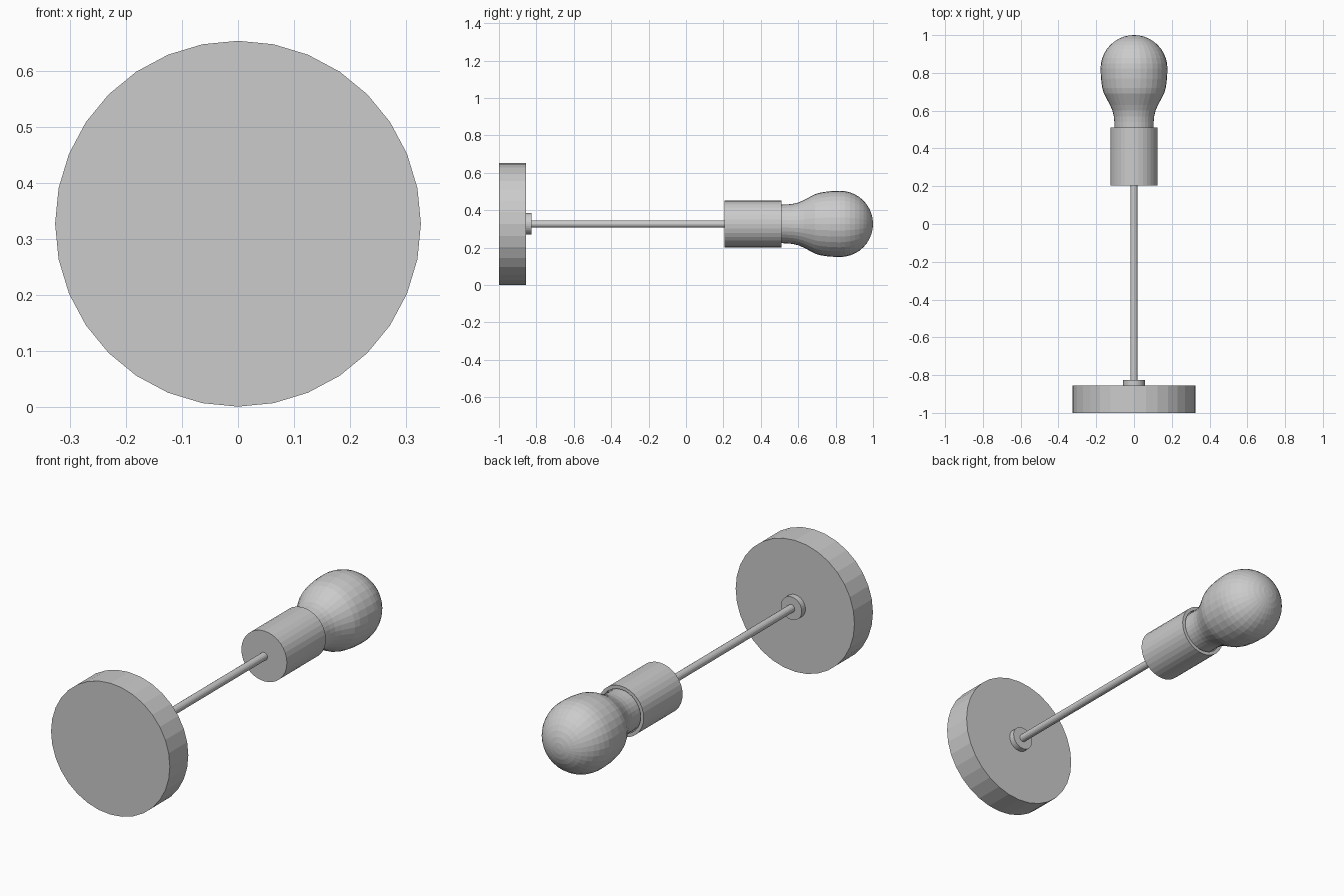
import bpy, bmesh
from math import sin, cos, pi, radians

if "Cube" in bpy.data.objects:
    bpy.data.objects.remove(bpy.data.objects["Cube"])

AXIS_Z = 0.327


def lathe(name, profile, sides=32):
    """Revolve (y, radius) points about the horizontal y axis; radius 0 makes a pole."""
    bm = bmesh.new()
    rings = []
    for y, r in profile:
        count = sides if r > 0 else 1
        rings.append([bm.verts.new((r * sin(2 * pi * i / sides), y,
                                    AXIS_Z + r * cos(2 * pi * i / sides)))
                      for i in range(count)])
    for a, b in zip(rings, rings[1:]):
        for i in range(sides):
            j = (i + 1) % sides
            if len(b) == 1:
                bm.faces.new((a[i], a[j], b[0]))
            else:
                bm.faces.new((a[i], a[j], b[j], b[i]))
    # Flat caps on open ends
    for ring in (rings[0], rings[-1]):
        if len(ring) > 1:
            bm.faces.new(ring)
    bmesh.ops.recalc_face_normals(bm, faces=bm.faces)
    mesh = bpy.data.meshes.new(name)
    bm.to_mesh(mesh)
    bm.free()
    obj = bpy.data.objects.new(name, mesh)
    bpy.context.collection.objects.link(obj)
    return obj


# Mounting disc, collar and stem
lathe("base_disc", [(-1.0, 0.326), (-0.855, 0.326)])
lathe("stem_collar", [(-0.856, 0.057), (-0.826, 0.057)])
lathe("stem", [(-0.84, 0.019), (0.21, 0.019)], 16)

# Bulb socket with a thin rim
lathe("socket", [(0.205, 0.125), (0.51, 0.125), (0.51, 0.108), (0.49, 0.108)])

# Bulb: flared neck, then a round end
neck = [(0.48, 0.103), (0.51, 0.103), (0.54, 0.104), (0.57, 0.107), (0.60, 0.114),
        (0.63, 0.127), (0.66, 0.143), (0.69, 0.159), (0.72, 0.168), (0.77, 0.175)]
R = 0.177
dome = [(0.823 + R * sin(radians(a)), R * cos(radians(a))) for a in range(0, 90, 9)]
lathe("bulb", neck + dome + [(1.0, 0)])
